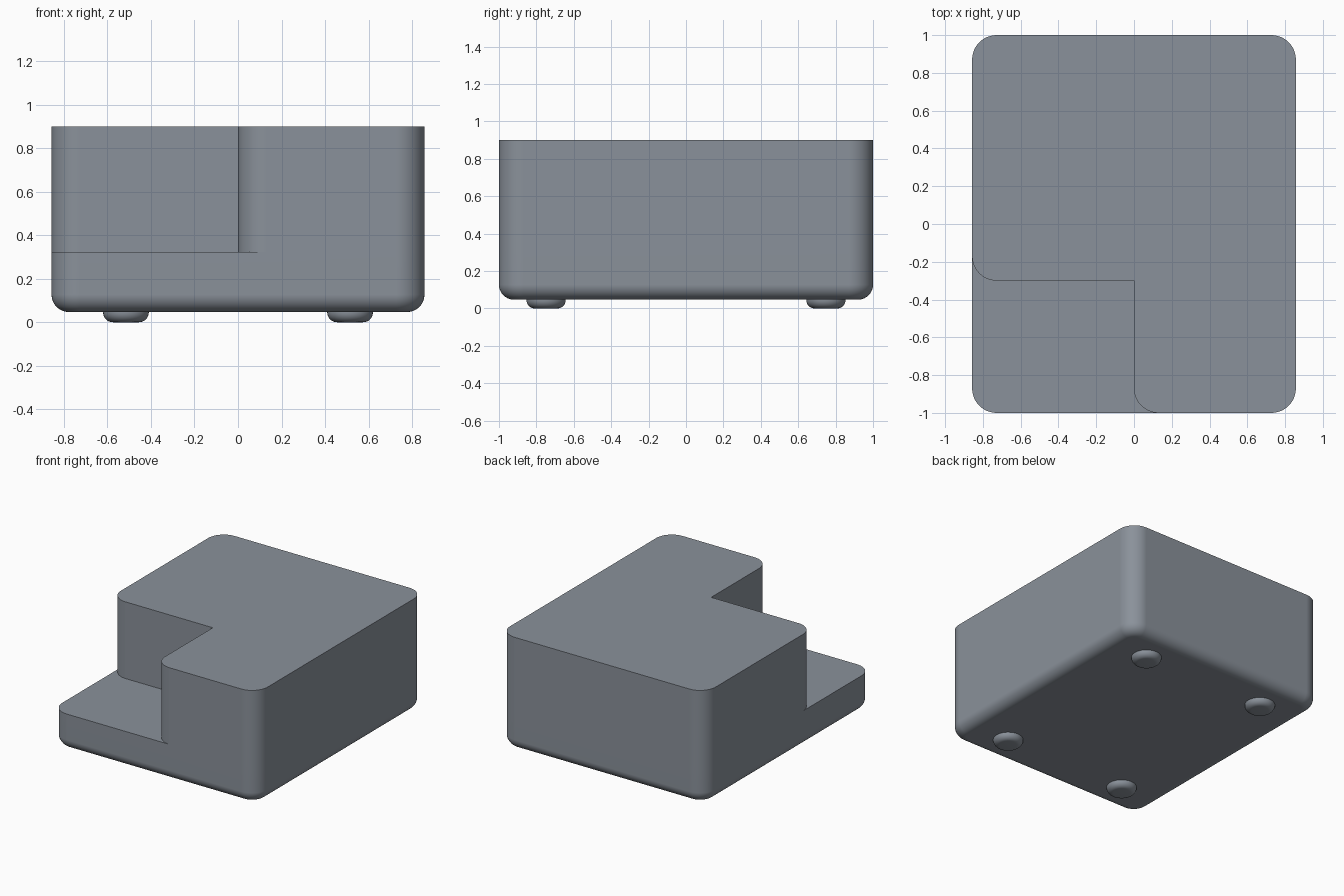
import bpy, bmesh
from math import sin, cos, pi
from mathutils import Vector

if "Cube" in bpy.data.objects:
    bpy.data.objects.remove(bpy.data.objects["Cube"])

W, D = 0.857, 1.0              # half width, half depth
Z0, ZL, ZT = 0.047, 0.322, 0.9   # underside, ledge, top
R, F = 0.13, 0.08              # corner radius, bottom fillet
NY = -0.3                      # back wall of the notch
SEG = 12

grey = bpy.data.materials.new("slate_grey")
grey.diffuse_color = (0.255, 0.285, 0.325, 1)
grey.use_nodes = True
grey.node_tree.nodes["Principled BSDF"].inputs["Base Color"].default_value = grey.diffuse_color


def outline(corners):
    """Counter-clockwise outline; each corner is (x, y, radius)."""
    pts = []
    for i, (x, y, r) in enumerate(corners):
        p = Vector((x, y))
        if r <= 0:
            pts.append(p)
            continue
        a = (Vector(corners[i - 1][:2]) - p).normalized()
        b = (Vector(corners[(i + 1) % len(corners)][:2]) - p).normalized()
        c = p + (a + b) * r
        for k in range(SEG + 1):
            t = pi / 2 * k / SEG
            pts.append(c - b * r * cos(t) - a * r * sin(t))
    return pts


def ring(bm, pts, z):
    return [bm.verts.new((p.x, p.y, z)) for p in pts]


def bridge(bm, lo, hi):
    n = len(lo)
    for i in range(n):
        j = (i + 1) % n
        bm.faces.new((lo[i], lo[j], hi[j], hi[i]))


def loft(bm, sections):
    """Skin a stack of (points, z) sections, closed at the bottom."""
    prev = None
    for pts, z in sections:
        cur = ring(bm, pts, z)
        if prev:
            bridge(bm, prev, cur)
        else:
            bm.faces.new(cur[::-1])
        prev = cur


def quarter(r):
    """Rounded bottom edge as (inset, height) pairs."""
    return [(r * (1 - sin(pi / 16 * k)), r * (1 - cos(pi / 16 * k))) for k in range(9)]


def finish(bm, name):
    bmesh.ops.remove_doubles(bm, verts=bm.verts, dist=1e-4)
    bmesh.ops.recalc_face_normals(bm, faces=bm.faces)
    me = bpy.data.meshes.new(name)
    bm.to_mesh(me)
    bm.free()
    me.materials.append(grey)
    ob = bpy.data.objects.new(name, me)
    bpy.context.collection.objects.link(ob)
    bpy.ops.object.select_all(action='DESELECT')
    ob.select_set(True)
    bpy.context.view_layer.objects.active = ob
    bpy.ops.object.shade_smooth_by_angle(angle=pi / 6)
    return ob


def base(d):
    w, h, r = W - d, D - d, R - d
    return outline([(-w, NY + R, 0), (-w, -h, r), (R, -h, 0),
                    (w, -h, r), (w, h, r), (-w, h, r)])


# Lower body with filleted bottom edge
bm = bmesh.new()
loft(bm, [(base(d), Z0 + z) for d, z in quarter(F)] + [(base(0), ZL)])

# L-shaped upper body
ell = outline([(0, -D, R), (W, -D, R), (W, D, R), (-W, D, R),
               (-W, NY, R), (0, NY, 0)])
top = ring(bm, ell, ZT)
bridge(bm, ring(bm, ell, ZL), top)
bm.faces.new(top)

# Low ledge in the front left corner
ledge = base(0)[:SEG + 3] + ell[:SEG][::-1] + ell[-1:-SEG - 2:-1]
bm.faces.new(ring(bm, ledge, ZL))
body = finish(bm, "body")
wn = body.modifiers.new("even_shading", 'WEIGHTED_NORMAL')
wn.keep_sharp = True

# Four rounded feet
FR, FC = 0.105, 0.045


def disc(r):
    return [Vector((0.515 + r * cos(pi * k / 20), 0.748 + r * sin(pi * k / 20)))
            for k in range(40)]


bm = bmesh.new()
loft(bm, [(disc(FR - d), z) for d, z in quarter(FC)] + [(disc(FR), Z0)])
feet = finish(bm, "feet")
mir = feet.modifiers.new("mirror", 'MIRROR')
mir.use_axis = (True, True, False)
mir.use_mirror_merge = False
